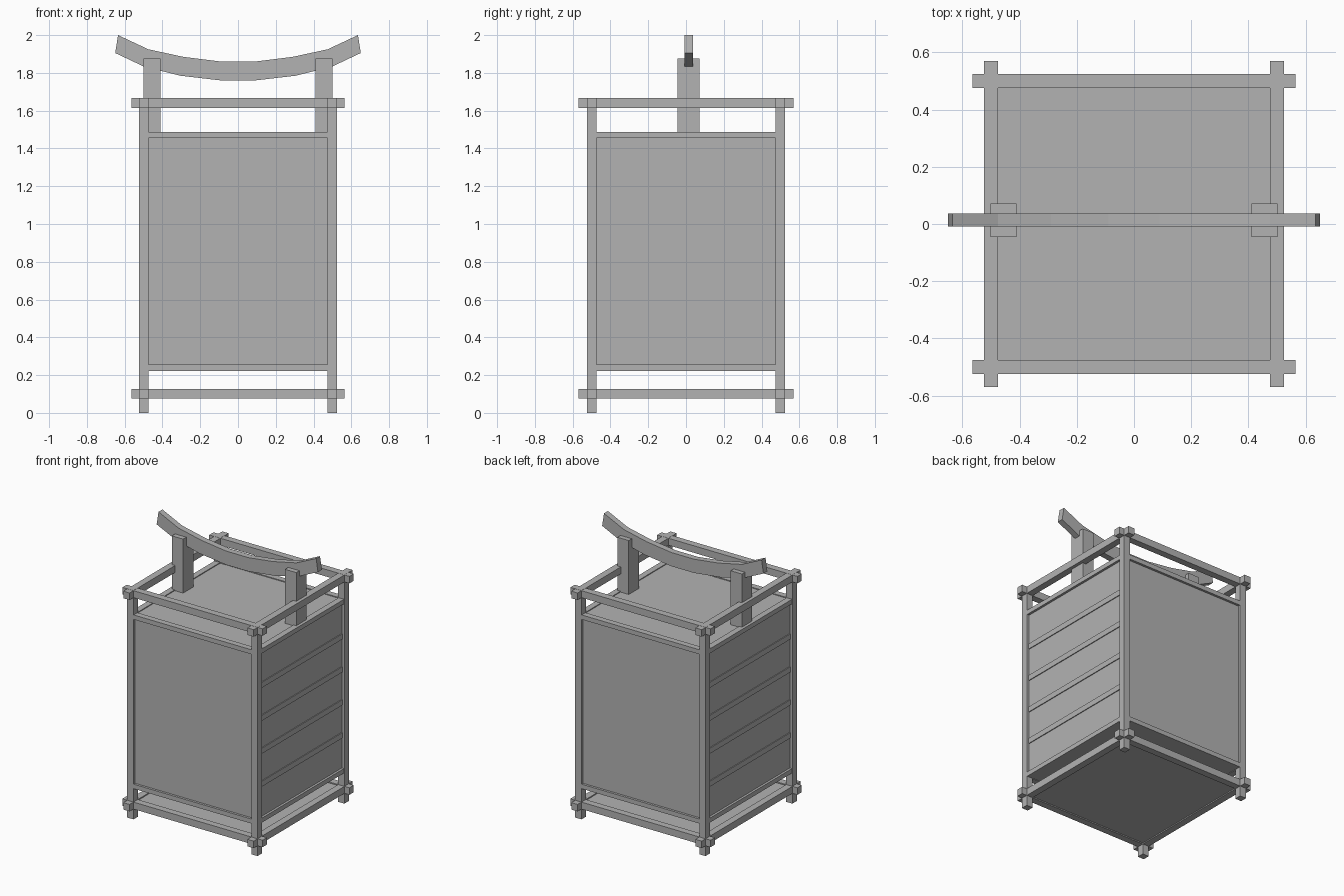
import bpy, bmesh

if "Cube" in bpy.data.objects:
    bpy.data.objects.remove(bpy.data.objects["Cube"])

grey = bpy.data.materials.new("lantern_grey")
grey.diffuse_color = (0.45, 0.45, 0.45, 1)
grey.use_nodes = True
grey.node_tree.nodes["Principled BSDF"].inputs["Base Color"].default_value = grey.diffuse_color


def finish(name, bm):
    bmesh.ops.recalc_face_normals(bm, faces=bm.faces)
    me = bpy.data.meshes.new(name)
    bm.to_mesh(me)
    bm.free()
    me.materials.append(grey)
    ob = bpy.data.objects.new(name, me)
    bpy.context.collection.objects.link(ob)
    return ob


def box(name, x, y, z):
    """Box from (min, max) ranges on each axis."""
    bm = bmesh.new()
    bmesh.ops.create_cube(bm, size=1)
    for v in bm.verts:
        v.co = [r[0] if c < 0 else r[1] for c, r in zip(v.co, (x, y, z))]
    return finish(name, bm)


def around(c, half):
    return (c - half, c + half)


# Corner posts
for sx in (-1, 1):
    for sy in (-1, 1):
        box("corner_post", around(sx * 0.5, 0.025), around(sy * 0.5, 0.025), (0, 1.667))

for s in (-1, 1):
    side = around(s * 0.5, 0.025)
    # Crossing rails that overshoot the corners, low and high
    for z in ((0.075, 0.126), (1.615, 1.666)):
        box("front_back_rail", (-0.565, 0.565), side, z)
        box("side_rail", side, (-0.57, 0.57), z)
    # Panel frame bars between the posts
    for z in ((0.222, 0.255), (1.455, 1.488)):
        box("front_back_frame_bar", (-0.475, 0.475), around(s * 0.5, 0.022), z)
        box("side_frame_bar", around(s * 0.5, 0.022), (-0.475, 0.475), z)
    # Recessed paper panels
    box("front_back_panel", (-0.48, 0.48), around(s * 0.495, 0.01), (0.25, 1.46))
    box("side_panel", around(s * 0.495, 0.01), (-0.48, 0.48), (0.25, 1.46))
    # Thin slats across the side panels
    for k in range(1, 5):
        box("side_slat", around(s * 0.5, 0.011), (-0.476, 0.476),
            around(0.255 + 0.24 * k, 0.02))
    # Handle uprights
    box("handle_post", around(s * 0.456, 0.045), (-0.045, 0.072), (1.47, 1.875))

# Body lid, body underside and the floor between the low rails
box("body_top", (-0.48, 0.48), (-0.48, 0.48), (1.455, 1.482))
box("body_bottom", (-0.48, 0.48), (-0.48, 0.48), (0.226, 0.25))
box("floor_plate", (-0.48, 0.48), (-0.48, 0.48), (0.083, 0.118))

# Curved handle beam, extruded from a mirrored profile
top = [(0.09, 1.86), (0.29, 1.885), (0.475, 1.925), (0.635, 2.0)]
low = [(0.65, 1.905), (0.495, 1.832), (0.305, 1.785), (0.09, 1.76)]
bm = bmesh.new()
right = [(x, z) for x, z in top + low]
rings = []
for y in (-0.008, 0.037):
    t = [(-x, z) for x, z in reversed(top)] + top
    b = [(-x, z) for x, z in low] + low[::-1]
    rings.append(([bm.verts.new((x, y, z)) for x, z in t],
                  [bm.verts.new((x, y, z)) for x, z in b]))
(t0, b0), (t1, b1) = rings
for i in range(len(t0) - 1):
    for quad in ((t0, t1), (b0, b1), (t0, b0), (t1, b1)):
        p, q = quad
        bm.faces.new((p[i], p[i + 1], q[i + 1], q[i]))
for i in (0, -1):
    bm.faces.new((t0[i], t1[i], b1[i], b0[i]))
finish("handle_beam", bm)
